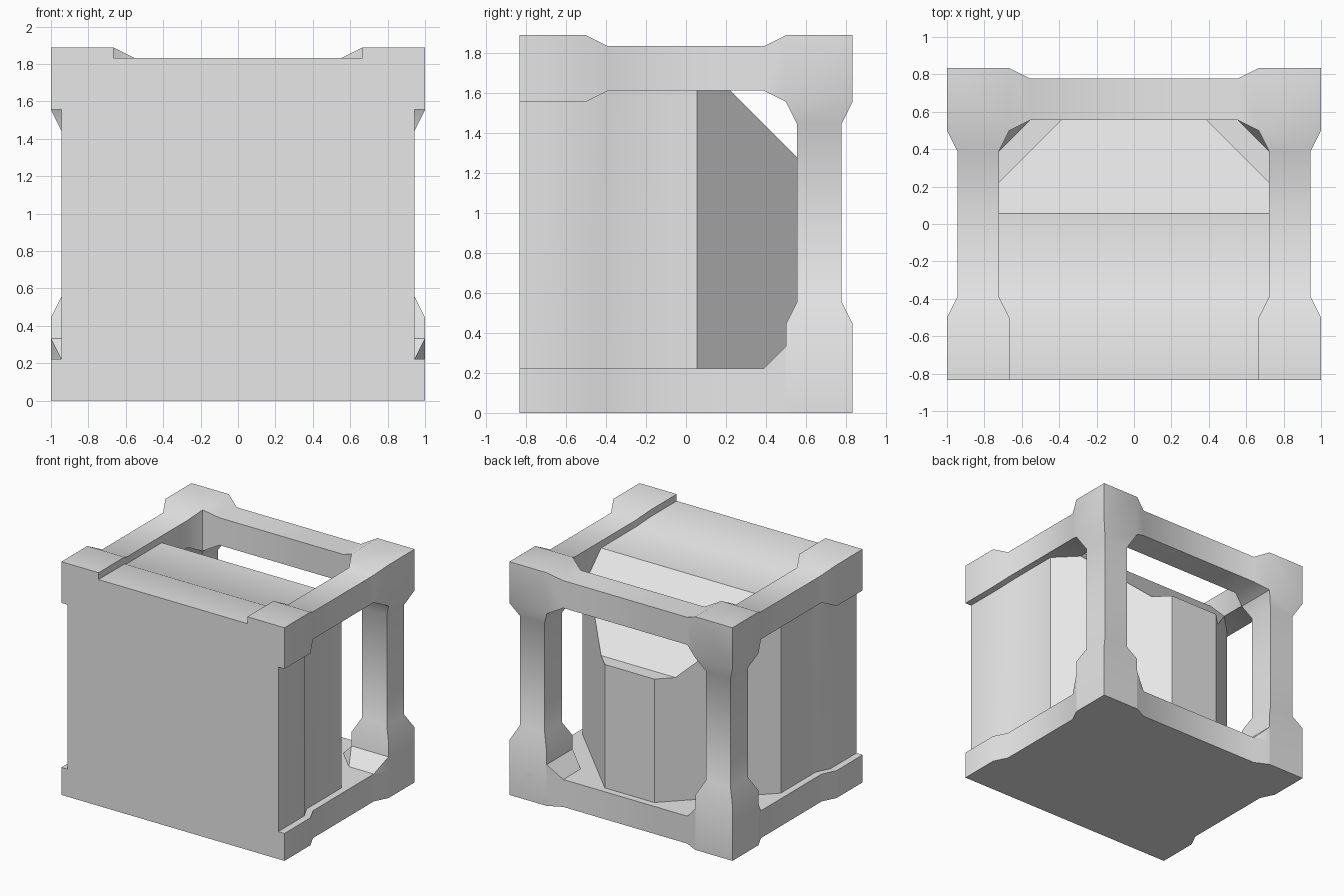
import bpy, bmesh, math

U = 1 / 18  # all sizes below are whole steps of this grid

cube = bpy.data.objects.get("Cube")
if cube:
    bpy.data.objects.remove(cube, do_unlink=True)

grey = bpy.data.materials.new("plain grey")
grey.use_nodes = True
grey.diffuse_color = (0.8, 0.8, 0.8, 1)
grey.node_tree.nodes["Principled BSDF"].inputs["Base Color"].default_value = (0.8, 0.8, 0.8, 1)


def finish(name, bm):
    """Turn a bmesh in grid steps into a shaded object."""
    bmesh.ops.scale(bm, vec=(U, U, U), verts=bm.verts)
    bmesh.ops.recalc_face_normals(bm, faces=bm.faces)
    mesh = bpy.data.meshes.new(name)
    bm.to_mesh(mesh)
    bm.free()
    mesh.materials.append(grey)
    ob = bpy.data.objects.new(name, mesh)
    bpy.context.collection.objects.link(ob)
    bpy.ops.object.select_all(action="DESELECT")
    bpy.context.view_layer.objects.active = ob
    ob.select_set(True)
    bpy.ops.object.shade_smooth_by_angle(angle=math.radians(32))
    return ob


def loft(bm, axis, sections, side=1, caps=False):
    """Join rectangles (position, (a0, a1), (b0, b1)) along an axis."""
    rings = []
    for t, a, b in sections:
        ring = []
        for i, j in ((0, 0), (1, 0), (1, 1), (0, 1)):
            p = [a[i], b[j]]
            p.insert("xyz".index(axis), t)
            ring.append(bm.verts.new((p[0] * side, p[1], p[2])))
        rings.append(ring)
    for r, q in zip(rings, rings[1:]):
        for k in range(4):
            n = (k + 1) % 4
            bm.faces.new((r[k], r[n], q[n], q[k]))
    if caps:
        bm.faces.new(rings[0])
        bm.faces.new(rings[-1])


# Frame: flared corner blocks, posts and top rails welded into one skin
bm = bmesh.new()
wide_x, thin_x = (12, 18), (13, 17)
wide_y, thin_y = (9, 15), (10, 14)
wide_z, thin_z = (28, 34), (29, 33)
for s in (1, -1):
    # corner blocks
    for y, z in (((-15, -9), wide_z), (wide_y, wide_z), (wide_y, (0, 8))):
        loft(bm, "z", [(h, wide_x, y) for h in z], s, caps=True)
    # back post
    loft(bm, "z", [(8, wide_x, wide_y), (10, thin_x, thin_y),
                   (26, thin_x, thin_y), (28, wide_x, wide_y)], s)
    # top side rail
    loft(bm, "y", [(-9, wide_x, wide_z), (-7, thin_x, thin_z),
                   (7, thin_x, thin_z), (9, wide_x, wide_z)], s)
# top back rail
loft(bm, "x", [(-12, wide_y, wide_z), (-10, thin_y, thin_z),
               (10, thin_y, thin_z), (12, wide_y, wide_z)])
bmesh.ops.remove_doubles(bm, verts=bm.verts, dist=0.01)
hidden = [f for f in bm.faces if all(len(e.link_faces) > 2 for e in f.edges)]
bmesh.ops.delete(bm, geom=hidden, context="FACES")
finish("corner_frame", bm)

# Base: slab with waisted sides
bm = bmesh.new()
half = [(18, -15), (18, -9), (17, -7), (17, 7), (18, 9), (18, 15), (12, 15), (10, 14)]
outline = half + [(-x, y) for x, y in reversed(half)]
floor = bm.faces.new([bm.verts.new((x, y, 0)) for x, y in outline])
top = bmesh.ops.extrude_face_region(bm, geom=[floor])["geom"]
bmesh.ops.translate(bm, vec=(0, 0, 4), verts=[v for v in top if isinstance(v, bmesh.types.BMVert)])
finish("base_slab", bm)

# Sloped feet that lead from the base up to the back posts
for s, side in ((1, "left"), (-1, "right")):
    bm = bmesh.new()
    block = [(x, y, z) for x in wide_x for y in wide_y for z in (4, 6)]
    tips = [(10, 10, 4), (10, 14, 4), (13, 7, 4), (17, 7, 4)]
    verts = [bm.verts.new((x * s, y, z)) for x, y, z in block + tips]
    hull = bmesh.ops.convex_hull(bm, input=verts)
    loose = [v for v in bm.verts if not v.link_faces]
    bmesh.ops.delete(bm, geom=loose, context="VERTS")
    finish(side + "_post_foot", bm)

# Body: front panel narrowing into a chamfered bulge at the back
bm = bmesh.new()
profile = [(-15, 17, 33), (-9, 17, 33), (-7, 16, 32), (1, 16, 32), (11, 6, 22), (13, 4, 22)]
loft(bm, "y", [(y, (-w, w), (3, h)) for y, w, h in profile], caps=True)
finish("screen_body", bm)
